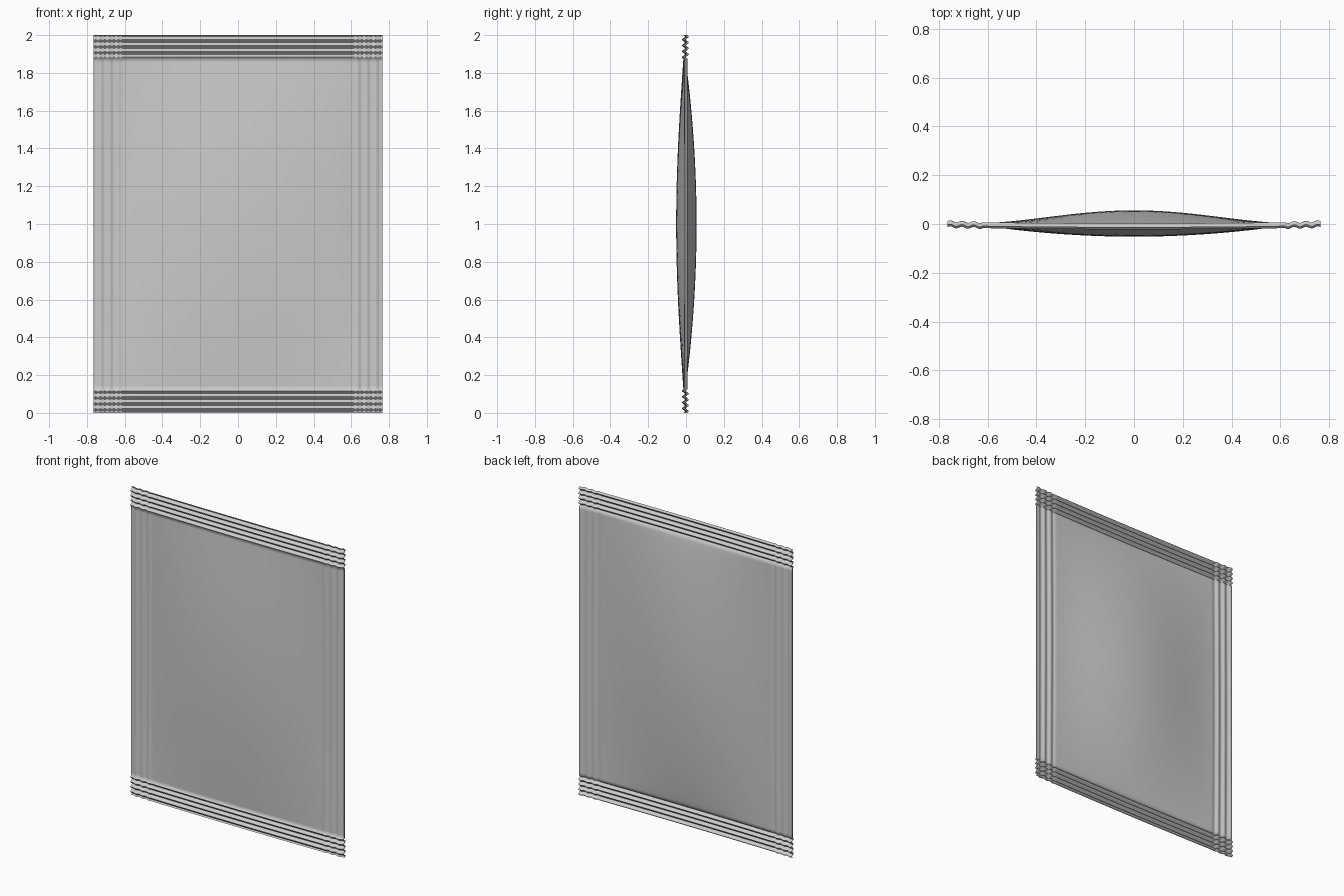
import bpy, bmesh, math

if "Cube" in bpy.data.objects:
    bpy.data.objects.remove(bpy.data.objects["Cube"])

HX, H = 0.765, 2.0          # half width, height
SX, SZ = 0.145, 0.125       # side / end seal widths
HALF_T = 0.004              # half film thickness at the seals


def axis(half, seal, n_seal, n_body):
    # Grid stops: fine in the crimped seals, coarser in the pouch
    inner = half - seal
    a = [-half + seal * i / n_seal for i in range(n_seal)]
    b = [-inner * math.cos(math.pi * i / n_body) * 0.5 + (-inner + 2 * inner * i / n_body) * 0.5
         for i in range(n_body + 1)]
    return a + b + [-v for v in reversed(a)]


def crimp(v, half, seal, waves, amp):
    # Ripple inside a seal strip, zero in the pouch
    d = half - abs(v)
    return amp * math.sin(2 * math.pi * waves * d / seal) if d < seal else 0.0


def inside(v, half, seal):
    return max(0.0, 1 - abs(v) / (half - seal))


def surface(x, z, side):
    # Depth of the front (-1) or back (+1) film
    cx, cz = inside(x, HX, SX), inside(z, H / 2, SZ)
    sx, sz = math.sin(cx * math.pi / 2), math.sin(cz * math.pi / 2)
    if side > 0:
        bulge = 0.052 * sx ** 1.6 * sz ** 0.75
    else:
        bulge = 0.048 * sx ** 0.8 * sz ** 1.0
    mid = crimp(z, H / 2, SZ, 4, 0.008) + crimp(x, HX, SX, 3, 0.004)
    mid -= 0.010 * (1 - sz) * math.cos(math.pi * x / (2 * HX)) ** 0.6 if abs(x) < HX else 0
    return mid + side * (bulge + HALF_T)


xs = axis(HX, SX, 24, 40)
zs = axis(H / 2, SZ, 32, 50)
bm = bmesh.new()
sheets = {}
for side in (-1, 1):
    g = [[bm.verts.new((x, surface(x, z, side), z + H / 2)) for x in xs] for z in zs]
    sheets[side] = g
    for j in range(len(zs) - 1):
        for i in range(len(xs) - 1):
            bm.faces.new((g[j][i], g[j][i + 1], g[j + 1][i + 1], g[j + 1][i]))


# Close the thin rim between both films
def rim(g):
    return g[0] + [r[-1] for r in g[1:]] + g[-1][-2::-1] + [r[0] for r in g[-2:0:-1]]


f, b = rim(sheets[-1]), rim(sheets[1])
for i in range(len(f)):
    k = (i + 1) % len(f)
    bm.faces.new((f[i], f[k], b[k], b[i]))
bmesh.ops.recalc_face_normals(bm, faces=bm.faces)
mesh = bpy.data.meshes.new("sachet")
bm.to_mesh(mesh)
bm.free()
sachet = bpy.data.objects.new("sachet", mesh)
bpy.context.collection.objects.link(sachet)
bpy.context.view_layer.objects.active = sachet
sachet.select_set(True)
bpy.ops.object.shade_smooth_by_angle(angle=math.radians(60))
